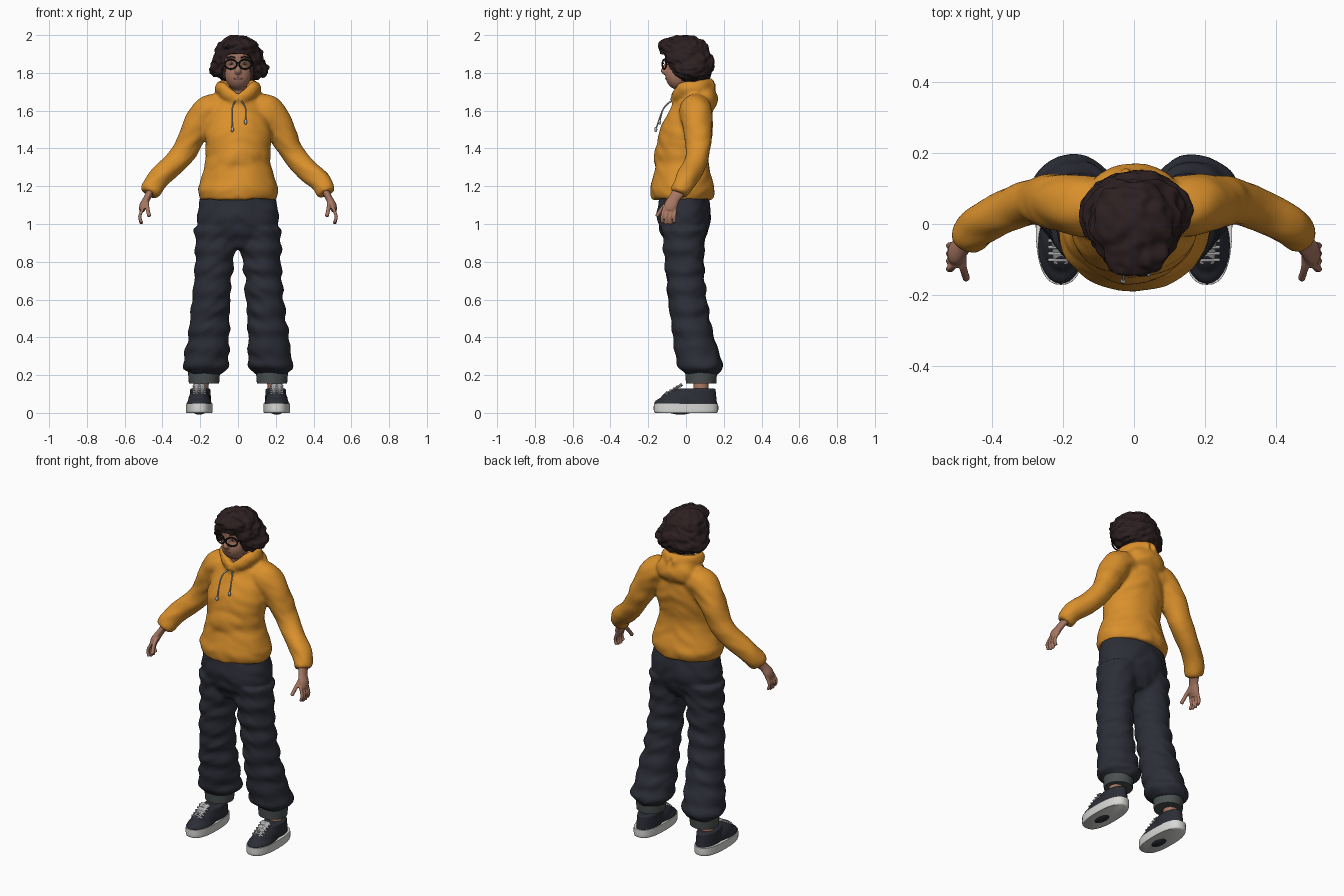
import bpy, bmesh
from math import sin, cos, pi, radians
from mathutils import Vector, Matrix, noise

if "Cube" in bpy.data.objects:
    bpy.data.objects.remove(bpy.data.objects["Cube"])

X, Y, Z = Vector((1, 0, 0)), Vector((0, 1, 0)), Vector((0, 0, 1))
SIDES = (1, -1)


def material(name, red, green, blue):
    mat = bpy.data.materials.new(name)
    mat.use_nodes = True
    mat.diffuse_color = (red, green, blue, 1)
    shader = mat.node_tree.nodes["Principled BSDF"]
    shader.inputs["Base Color"].default_value = (red, green, blue, 1)
    shader.inputs["Roughness"].default_value = .8
    return mat


orange_fleece = material("orange fleece", .7, .28, .025)
navy_cloth = material("dark navy cloth", .025, .027, .038)
turnup_grey = material("turn-up grey", .07, .08, .08)
brown_hair = material("dark brown hair", .026, .014, .015)
skin_tone = material("skin", .38, .18, .12)
lip_pink = material("lip pink", .27, .1, .08)
sole_white = material("sole white", .68, .68, .66)
lace_grey = material("lace grey", .42, .42, .42)
frame_black = material("frame black", .008, .008, .009)


def spline(rows, steps):
    """Smooth curve through rows of (x, y, z, radius)."""
    rows = [Vector(row) for row in rows]
    last = len(rows) - 1
    curve = []
    for i in range(last):
        before, start, end, after = (rows[max(0, min(last, i + k))] for k in (-1, 0, 1, 2))
        tangent_in, tangent_out = (end - before) / 2, (after - start) / 2
        for k in range(steps):
            t = k / steps
            ease = t * t * (3 - 2 * t)
            curve.append(start.lerp(end, ease) + tangent_in * t * (1 - t) ** 2
                         - tangent_out * t * t * (1 - t))
    return curve + [rows[last]]


def loft(bm, rows, axes=None, ref=Y, flat=1, power=1, seg=24, steps=5, side=1):
    """Skin elliptical rings; without axes the rings turn to follow the path."""
    curve = spline(rows, steps)
    centres = [point.xyz for point in curve]
    rings = []
    for i, point in enumerate(curve):
        if axes:
            across, along = axes
        else:
            heading = (centres[min(i + 1, len(centres) - 1)] - centres[max(i - 1, 0)]).normalized()
            along = (ref - heading * ref.dot(heading)).normalized()
            across = heading.cross(along)
        ring = []
        for k in range(seg):
            angle = 2 * pi * k / seg
            u, v = (abs(q) ** power * (1 if q > 0 else -1) for q in (cos(angle), sin(angle)))
            co = centres[i] + (across * u + along * v * flat) * point.w
            ring.append(bm.verts.new((co.x * side, co.y, co.z)))
        rings.append(ring)
    for lower, upper in zip(rings, rings[1:]):
        for k in range(seg):
            n = (k + 1) % seg
            bm.faces.new((lower[k], lower[n], upper[n], upper[k]))
    bm.faces.new(rings[0])
    bm.faces.new(rings[-1])


def both(bm, rows, **options):
    """The same loft on the left and the right."""
    for side in SIDES:
        loft(bm, rows, side=side, **options)


def rod(bm, points, radius, side=1, **options):
    """Thin tube of constant thickness."""
    loft(bm, [(*point, radius) for point in points], side=side, seg=10, **options)


def ball(bm, place, size):
    placed = Matrix.Translation(place) @ Matrix.Diagonal((*size, 1))
    bmesh.ops.create_uvsphere(bm, u_segments=24, v_segments=16, radius=1, matrix=placed)


def ball_pair(bm, place, size):
    for side in SIDES:
        ball(bm, (place[0] * side, place[1], place[2]), size)


def finish(bm, name, mat, voxel=0, cutter=None, wrinkle=0, density=10):
    """Make the object, fuse overlapping volumes, add soft folds, smooth it."""
    bmesh.ops.recalc_face_normals(bm, faces=bm.faces[:])
    ob = bpy.data.objects.new(name, bpy.data.meshes.new(name))
    bm.to_mesh(ob.data)
    bm.free()
    bpy.context.scene.collection.objects.link(ob)
    bpy.ops.object.select_all(action='DESELECT')
    ob.select_set(True)
    bpy.context.view_layer.objects.active = ob
    if voxel:
        fuse = ob.modifiers.new("fuse", 'REMESH')
        fuse.mode, fuse.voxel_size = 'VOXEL', voxel
        soften = ob.modifiers.new("soften", 'SMOOTH')
        soften.factor, soften.iterations = .5, 5
    if cutter:
        opening = ob.modifiers.new("opening", 'BOOLEAN')
        opening.operation, opening.object = 'DIFFERENCE', cutter
    for modifier in list(ob.modifiers):
        bpy.ops.object.modifier_apply(modifier=modifier.name)
    if wrinkle:
        normals = [vertex.normal.copy() for vertex in ob.data.vertices]
        for vertex, normal in zip(ob.data.vertices, normals):
            x, y, z = vertex.co
            fold = noise.noise(Vector((x, y, z * 2 + abs(x))) * density)
            vertex.co += normal * wrinkle * fold
    ob.data.materials.clear()
    ob.data.materials.append(mat)
    bpy.ops.object.shade_smooth_by_angle(angle=radians(50))
    return ob


# Hoodie: torso, belly, sleeves, collar and folded hood fused together
bm = bmesh.new()
loft(bm, [(0, -.02, 1.13, .2), (0, -.02, 1.18, .215), (0, -.02, 1.23, .2), (0, -.02, 1.35, .17),
          (0, 0, 1.5, .175), (0, .04, 1.65, .12), (0, .04, 1.7, .07)], axes=(X, Y), flat=.8, seg=40)
ball(bm, (0, -.04, 1.35), (.15, .13, .15))
both(bm, [(.08, .05, 1.6, .08), (.15, .05, 1.6, .085), (.21, .06, 1.53, .08), (.3, .06, 1.36, .063),
          (.43, 0, 1.23, .058), (.46, -.03, 1.18, .053), (.47, -.04, 1.16, .043)])
both(bm, [(0, -.07, 1.65, .02), (.08, -.02, 1.71, .025), (.09, .06, 1.72, .028), (0, .13, 1.72, .035)],
     ref=Z, flat=1.5)
ball(bm, (0, .1, 1.66), (.12, .07, .08))
finish(bm, "hoodie", orange_fleece, voxel=.011, wrinkle=.007)

# Drawstrings with metal tips
bm = bmesh.new()
for x, drop in ((-.03, .14), (.04, .1)):
    tip = (x, -.09 - drop / 2, 1.64 - drop)
    rod(bm, [(x / 2, -.08, 1.65), (x, -.12, 1.61), tip], .004)
    ball(bm, tip, (.008, .008, .014))
finish(bm, "drawstrings", lace_grey)

# Trousers: seat and two baggy legs that bunch up above the hem
bm = bmesh.new()
loft(bm, [(0, -.01, .87, .12), (0, -.01, 1, .215), (0, -.01, 1.15, .195)], axes=(X, Y), flat=.65, seg=40)
heights = [.2 + i * .02 for i in range(40)]
both(bm, [(.19 - z * .08, .2 * (.9 - z) ** 2 - .01, z,
           min(.1 + .15 * (z - .65) ** 2 + .005 * sin(z * 60), z - .12)) for z in heights],
     axes=(X, Y), seg=32, steps=2)
finish(bm, "trousers", navy_cloth, voxel=.011, wrinkle=.009)

bm = bmesh.new()
both(bm, [(.18, .08, .155, .08), (.18, .08, .22, .085)], axes=(X, Y), seg=32)
finish(bm, "trouser_turnups", turnup_grey)

# Ankles
bm = bmesh.new()
both(bm, [(.2, .08, .1, .04), (.19, .08, .2, .04)])
finish(bm, "ankles", skin_tone)

# Sneakers: soles, uppers, tongues and laces
bm = bmesh.new()
both(bm, [(.205, 0, 0, .068), (.205, 0, .01, .071), (.205, 0, .05, .071)],
     axes=(X, Y), flat=2.4, power=.8, seg=40)
finish(bm, "sneaker_soles", sole_white)

bm = bmesh.new()
ball_pair(bm, (.205, -.06, .05), (.066, .11, .04))
ball_pair(bm, (.205, -.03, .06), (.06, .11, .07))
both(bm, [(.2, .06, .02, .06), (.2, .06, .13, .054)], axes=(X, Y), flat=1.8)
finish(bm, "sneaker_uppers", navy_cloth, voxel=.007)

bm = bmesh.new()
toe_end, top_end = Vector((.205, -.11, .1)), Vector((.205, -.02, .15))
both(bm, [(*toe_end, .02), (*top_end, .03)], ref=Z, flat=.25)
for i in range(5):
    middle = toe_end.lerp(top_end, i / 5 + .1) + Z * .005
    for side in SIDES:
        rod(bm, [middle + X * s * .035 - Z * abs(s) * .01 for s in (-1, 0, 1)], .005, side)
finish(bm, "sneaker_tongues_and_laces", lace_grey)

# Hands: palms, four fingers and thumbs
bm = bmesh.new()
both(bm, [(.46, -.03, 1.18, .022), (.48, -.06, 1.14, .018), (.5, -.08, 1.1, .021), (.51, -.09, 1.07, .015)],
     flat=1.7)
for side in SIDES:
    for i in range(4):
        y = -.115 + i * .02
        rod(bm, [(.5, y, 1.09), (.52, y * 1.1, 1.04), (.51, y * 1.1, .995 + abs(i - 1.5) * .008)], .009, side)
    rod(bm, [(.48, -.07, 1.13), (.48, -.12, 1.09), (.47, -.155, 1.04)], .011, side)
finish(bm, "hands", skin_tone, voxel=.004)

# Head: skull, jaw, ears, nose and neck
bm = bmesh.new()
ball(bm, (0, -.01, 1.88), (.08, .1, .1))
ball(bm, (0, -.04, 1.79), (.07, .07, .08))
ball_pair(bm, (.08, 0, 1.84), (.01, .015, .03))
loft(bm, [(0, -.09, 1.87, .01), (0, -.11, 1.83, .013), (0, -.115, 1.81, .018), (0, -.1, 1.795, .01)])
loft(bm, [(0, .02, 1.6, .06), (0, .01, 1.68, .05), (0, 0, 1.79, .05)])
finish(bm, "head", skin_tone, voxel=.006)

# Face details
bm = bmesh.new()
ball(bm, (0, -.1, 1.77), (.024, .01, .007))
finish(bm, "lips", lip_pink)

bm = bmesh.new()
ball_pair(bm, (.035, -.09, 1.85), (.014, .012, .007))
finish(bm, "eyes", sole_white)

bm = bmesh.new()
ball_pair(bm, (.035, -.1, 1.85), (.006, .005, .006))
finish(bm, "irises", brown_hair)

bm = bmesh.new()
for side in SIDES:
    rod(bm, [(.015, -.105, 1.88), (.035, -.1, 1.885), (.06, -.08, 1.88)], .004, side, ref=Z)
finish(bm, "eyebrows", brown_hair)

# Glasses: rims, bridge and temples
bm = bmesh.new()
turns = [i * pi / 8 for i in range(17)]
for side in SIDES:
    rod(bm, [(.038 + .032 * cos(a), -.115 + .01 * cos(a), 1.846 + .025 * sin(a)) for a in turns], .0045, side)
    rod(bm, [(.07, -.105, 1.855), (.08, -.08, 1.855), (.085, 0, 1.855)], .004, side, ref=Z)
rod(bm, [(-.01, -.12, 1.85), (0, -.125, 1.855), (.01, -.12, 1.85)], .004)
finish(bm, "glasses", frame_black)

# Wavy bob: crown, fringe and full sides, with an opening for the face
bm = bmesh.new()
loft(bm, [(0, -.3, 1.785, .08), (0, -.02, 1.785, .08)], axes=(X, Z), flat=1.5, power=.65, seg=32)
face_opening = finish(bm, "face_opening", brown_hair)
face_opening.hide_render = True
bm = bmesh.new()
ball(bm, (0, 0, 1.88), (.13, .135, .12))
ball(bm, (.005, -.08, 1.94), (.09, .07, .045))
ball(bm, (.005, .03, 1.85), (.14, .12, .09))
ball(bm, (.005, .03, 1.82), (.16, .115, .07))
finish(bm, "hair", brown_hair, voxel=.008, cutter=face_opening, wrinkle=.014, density=25)
bpy.data.objects.remove(face_opening)
